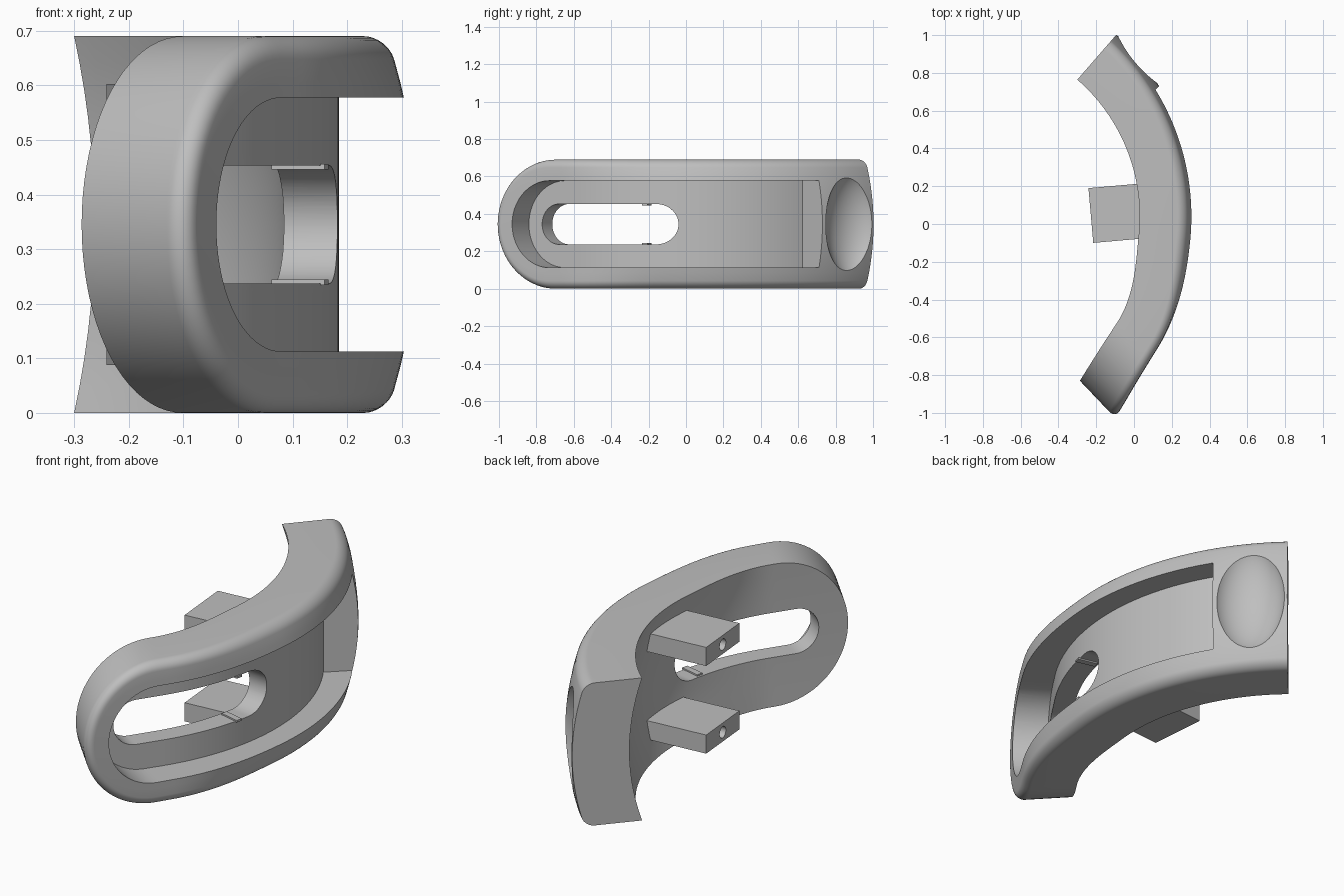
import bpy, bmesh, math
from mathutils import Matrix

cube = bpy.data.objects.get("Cube")
if cube:
    bpy.data.objects.remove(cube, do_unlink=True)

CX, CY = -0.93, 0.04      # centre of the bend
BEND = 0.585              # angle where the arc turns into a straight tail
MID, HALF = 0.345, 0.345  # middle height and half height
R_IN, R_OUT, FILLET = 1.017, 1.26, 0.042
BULGE = 0.48              # crowning of the inner and outer surfaces
FLARE = 0.09              # thickening towards both ends

grey = bpy.data.materials.new("plain_grey")
grey.use_nodes = True
grey.diffuse_color = (0.52, 0.52, 0.52, 1)
grey.node_tree.nodes["Principled BSDF"].inputs["Base Color"].default_value = (0.52, 0.52, 0.52, 1)


def bent(u, r, z):
    """Point at distance u along the bent path, radius r and height z."""
    a, d = max(u, -BEND), min(0, u + BEND)
    return (CX + r * math.cos(a) + d * math.sin(BEND),
            CY + r * math.sin(a) + d * math.cos(BEND), z)


def crowned(u, r, z):
    """Body radius: crowned along the arc, nearly flat on the tail, flared at the ends."""
    t = min(1, max(0, (u + 0.6) / 0.5))
    crown = BULGE * (0.1 + 0.9 * t * t * (3 - 2 * t))
    return r + FLARE * u * u * (r - R_IN) - crown * z * z


def plain(u, r, z):
    return r


def add_object(name, bm):
    bmesh.ops.recalc_face_normals(bm, faces=bm.faces)
    mesh = bpy.data.meshes.new(name)
    bm.to_mesh(mesh)
    bm.free()
    mesh.materials.append(grey)
    ob = bpy.data.objects.new(name, mesh)
    bpy.context.collection.objects.link(ob)
    return ob


def columns(start, end, half, round_end):
    """Stadium outline as pairs of path position and half height."""
    n, straight = 20, 60
    arc = [(half * (1 - math.cos(k / n * math.pi / 2)),
            half * math.sin(k / n * math.pi / 2)) for k in range(n + 1)]
    a, b = start + half, end - (half if round_end else 0)
    cols = [(start + d, h) for d, h in arc]
    cols += [(a + (b - a) * k / straight, half) for k in range(1, straight + 1)]
    if round_end:
        cols += [(end - d, h) for d, h in reversed(arc[:-1])]
    return cols


def bent_slab(name, layers, start, end, half, radius=plain, shear=0, lean=0, round_end=False):
    """Loft stadium outlines, each layer an (inset, radius) pair, along the path."""
    bm, rows = bmesh.new(), 14
    grid = []
    for inset, r in layers:
        rise = r - layers[0][1]
        layer = []
        for u, h in columns(start - shear * rise + inset, end + lean * rise, half - inset, round_end):
            zs = [h * (2 * j / rows - 1) for j in range(rows + 1)]
            layer.append([bm.verts.new(bent(u, radius(u, r, z), MID + z)) for z in zs])
        grid.append(layer)
    last = len(grid[0]) - 1
    for i in range(last):
        for cap in (grid[0], grid[-1]):
            for j in range(rows):
                bm.faces.new((cap[i][j], cap[i + 1][j], cap[i + 1][j + 1], cap[i][j + 1]))
        for low, high in zip(grid, grid[1:]):
            for j in (0, rows):
                bm.faces.new((low[i][j], low[i + 1][j], high[i + 1][j], high[i][j]))
    if not round_end:
        ring = list(grid[0][last])
        ring += [g[last][rows] for g in grid[1:-1]]
        ring += list(reversed(grid[-1][last]))
        ring += [g[last][0] for g in reversed(grid[1:-1])]
        bm.faces.new(ring)
    bmesh.ops.delete(bm, geom=[v for v in bm.verts if not v.link_faces], context='VERTS')
    bmesh.ops.remove_doubles(bm, verts=bm.verts, dist=1e-5)
    return add_object(name, bm)


def box(name, size, matrix):
    bm = bmesh.new()
    bmesh.ops.create_cube(bm, size=1, matrix=matrix @ Matrix.Diagonal((*size, 1)))
    return add_object(name, bm)


def cut(ob, cutter):
    mod = ob.modifiers.new("cut", 'BOOLEAN')
    mod.operation, mod.solver, mod.object = 'DIFFERENCE', 'EXACT', cutter
    bpy.context.view_layer.objects.active = ob
    bpy.ops.object.modifier_apply(modifier=mod.name)
    bpy.data.objects.remove(cutter, do_unlink=True)


# Curved body with a rounded nose and a filleted outer rim
layers = [(0, R_IN)]
for k in range(9):
    a = k / 8 * math.pi / 2
    layers.append((FILLET * (1 - math.cos(a)), R_OUT - FILLET * (1 - math.sin(a))))
body = bent_slab("curved_body", layers, -0.955, 0.855, HALF, radius=crowned, shear=0.25)

# Outer recess and the slot through its floor
cut(body, bent_slab("recess_cutter", [(0, 1.115), (0, 1.4)], -0.902, 0.55, 0.2325, lean=0.15))
cut(body, bent_slab("slot_cutter", [(0, 0.9), (0, 1.2)], -0.817, -0.072, 0.108, round_end=True))

# Oval thumb dimple near the flat end
bm = bmesh.new()
turn = 0.717
spot = Matrix.Translation(bent(turn, 1.315, MID)) @ Matrix.Rotation(turn, 4, 'Z')
bmesh.ops.create_uvsphere(bm, u_segments=64, v_segments=40, radius=1,
                          matrix=spot @ Matrix.Diagonal((0.135, 0.175, 0.295, 1)))
cut(body, add_object("dimple_cutter", bm))

# Mounting blocks with a blind hole, and small ridges on the slot walls
tilt = Matrix.Rotation(math.radians(5), 4, 'Z')
parts = [body]
for name, side in (("lower", -1), ("upper", 1)):
    place = Matrix.Translation((-0.069, 0.059, MID + 0.212 * side)) @ tilt
    block = box(name + "_mounting_block", (0.32, 0.291, 0.09), place)
    bm = bmesh.new()
    bmesh.ops.create_cone(bm, cap_ends=True, segments=32, radius1=0.027, radius2=0.027, depth=0.3,
                          matrix=place @ Matrix.Translation((-0.16, 0, 0))
                          @ Matrix.Rotation(math.pi / 2, 4, 'Y'))
    cut(block, add_object("hole_cutter", bm))
    u = -0.235
    ridge_place = Matrix.Translation(bent(u, 1.073, MID + 0.106 * side)) @ Matrix.Rotation(u, 4, 'Z')
    ridge = box(name + "_slot_ridge", (0.1, 0.03, 0.01), ridge_place)
    parts += [block, ridge]

# Smooth shading with sharp edges kept
bpy.ops.object.select_all(action='DESELECT')
for ob in parts:
    ob.select_set(True)
bpy.context.view_layer.objects.active = body
bpy.ops.object.shade_smooth_by_angle(angle=math.radians(30))
